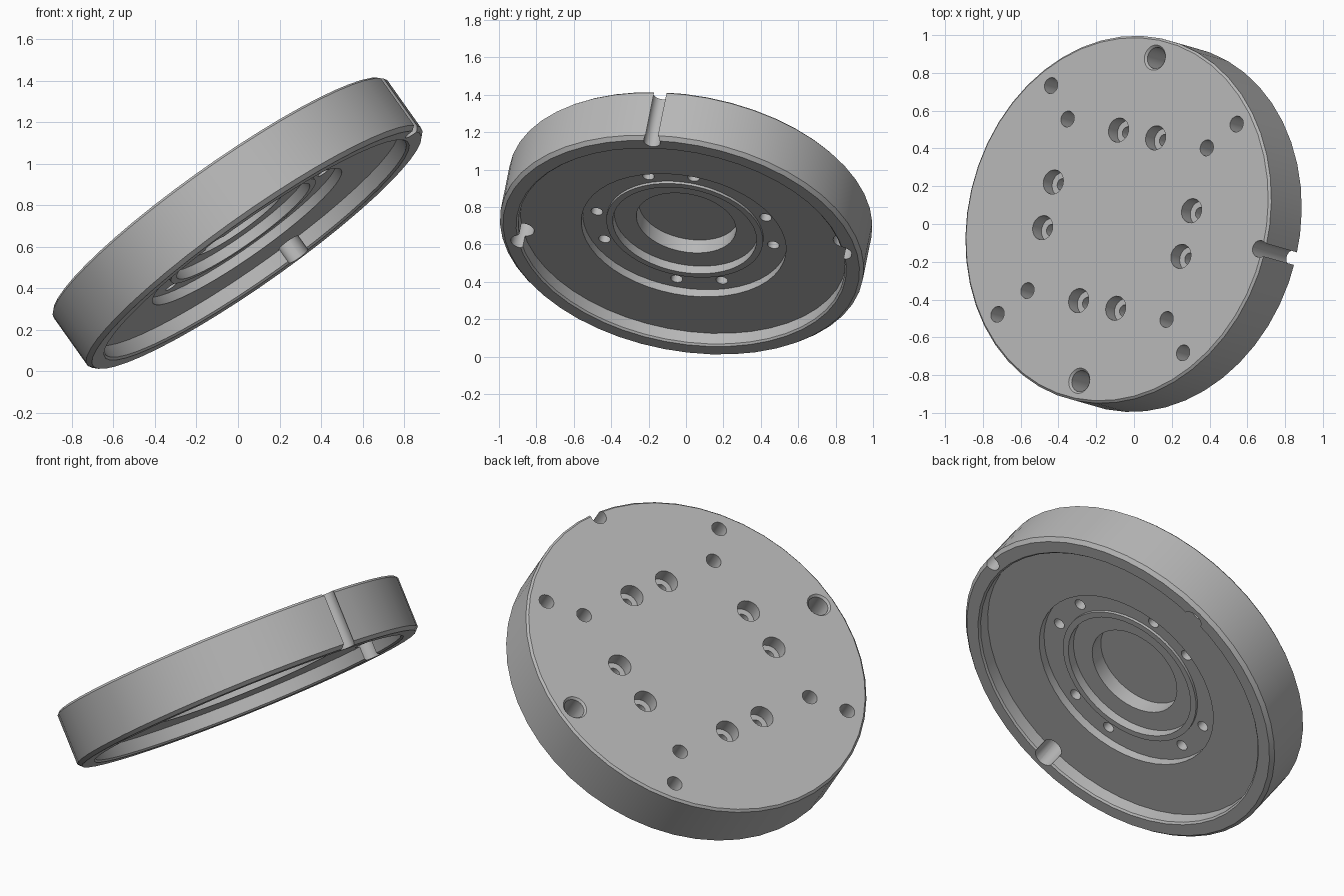
import bpy, bmesh, math
from mathutils import Vector, Matrix

cube = bpy.data.objects.get("Cube")
if cube:
    bpy.data.objects.remove(cube, do_unlink=True)

grey = bpy.data.materials.new("machined_grey")
grey.use_nodes = True
grey.diffuse_color = (0.48, 0.48, 0.48, 1)
grey.node_tree.nodes["Principled BSDF"].inputs["Base Color"].default_value = (0.48, 0.48, 0.48, 1)


def lathe(name, profile, steps, radius=0.0, degrees=0.0):
    """Turn an (r, z) profile around z and place it on a bolt circle."""
    bm = bmesh.new()
    verts = [bm.verts.new((r, 0, z)) for r, z in profile]
    edges = [bm.edges.new(pair) for pair in zip(verts, verts[1:])]
    bmesh.ops.spin(bm, geom=verts + edges, cent=(0, 0, 0), axis=(0, 0, 1),
                   angle=math.tau, steps=steps, use_merge=False)
    bmesh.ops.remove_doubles(bm, verts=bm.verts[:], dist=1e-5)
    bmesh.ops.recalc_face_normals(bm, faces=bm.faces[:])
    mesh = bpy.data.meshes.new(name)
    bm.to_mesh(mesh)
    bm.free()
    mesh.materials.append(grey)
    obj = bpy.data.objects.new(name, mesh)
    a = math.radians(degrees)
    obj.location = (radius * math.cos(a), radius * math.sin(a), 0)
    bpy.context.scene.collection.objects.link(obj)
    return obj


R, H = 0.986, 0.157          # disc radius and half thickness
RECESS, FLOOR = -0.077, -0.03  # heights of the two underside steps

# Turned disc: flat top, chamfered rim, stepped underside with a raised lip
disc = lathe("mounting_disc", [
    (0, H), (R - 0.012, H), (R, H - 0.012),
    (R, -H + 0.02), (R - 0.02, -H),
    (0.895, -H), (0.885, -H + 0.01), (0.885, RECESS),
    (0.555, RECESS), (0.555, FLOOR),
    (0.425, FLOOR), (0.425, FLOOR - 0.015),
    (0.39, FLOOR - 0.015), (0.39, 0.005),
    (0.27, 0.005), (0.27, 0.09), (0, 0.09)], 48)

# Hole profiles, each one a closed turned cutter
TOP, LOW = 0.3, -0.3
bolt = [(0, TOP), (0.065, TOP), (0.065, 0.075), (0.032, 0.075), (0.032, LOW), (0, LOW)]
blind = [(0, TOP), (0.043, TOP), (0.043, 0.03), (0, 0.03)]
dowel = [(0, TOP), (0.068, TOP), (0.068, H), (0.057, H - 0.012), (0.057, LOW), (0, LOW)]
notch = [(0, TOP), (0.045, TOP), (0.045, LOW), (0, LOW)]

cutters = [lathe("rim_notch_cutter", notch, 24, 0.955, 0)]
for quarter in range(0, 360, 90):
    for offset in (-15, 15):
        cutters.append(lathe("bolt_hole_cutter", bolt, 24, 0.48, quarter + offset))
    for radius in (0.66, 0.88):
        cutters.append(lathe("blind_hole_cutter", blind, 20, radius, quarter + 45))
for side in (90, 270):
    cutters.append(lathe("dowel_hole_cutter", dowel, 24, 0.879, side))

# Cut every hole, then drop the cutters
group = bpy.data.collections.new("cutters")
for c in cutters:
    c.hide_render = True
    group.objects.link(c)
mod = disc.modifiers.new("holes", "BOOLEAN")
mod.operation = "DIFFERENCE"
mod.solver = "EXACT"
mod.operand_type = "COLLECTION"
mod.collection = group
bpy.context.view_layer.update()
bpy.ops.object.select_all(action="DESELECT")
bpy.context.view_layer.objects.active = disc
disc.select_set(True)
bpy.ops.object.modifier_apply(modifier=mod.name)
for c in cutters:
    bpy.data.objects.remove(c, do_unlink=True)
bpy.data.collections.remove(group)

bpy.ops.object.shade_smooth_by_angle(angle=math.radians(30))

# Tilt the disc: axis leans left, notch points to the high side
n = Vector((-0.57, 0.162, 0.805)).normalized()
ex = (Vector((1, 0, 0)) - n * n.x).normalized()
frame = Matrix((ex, n.cross(ex), n)).transposed().to_4x4()
disc.matrix_world = (Matrix.Translation((0, 0, 0.711)) @ frame
                     @ Matrix.Rotation(math.radians(-16.1), 4, "Z"))
